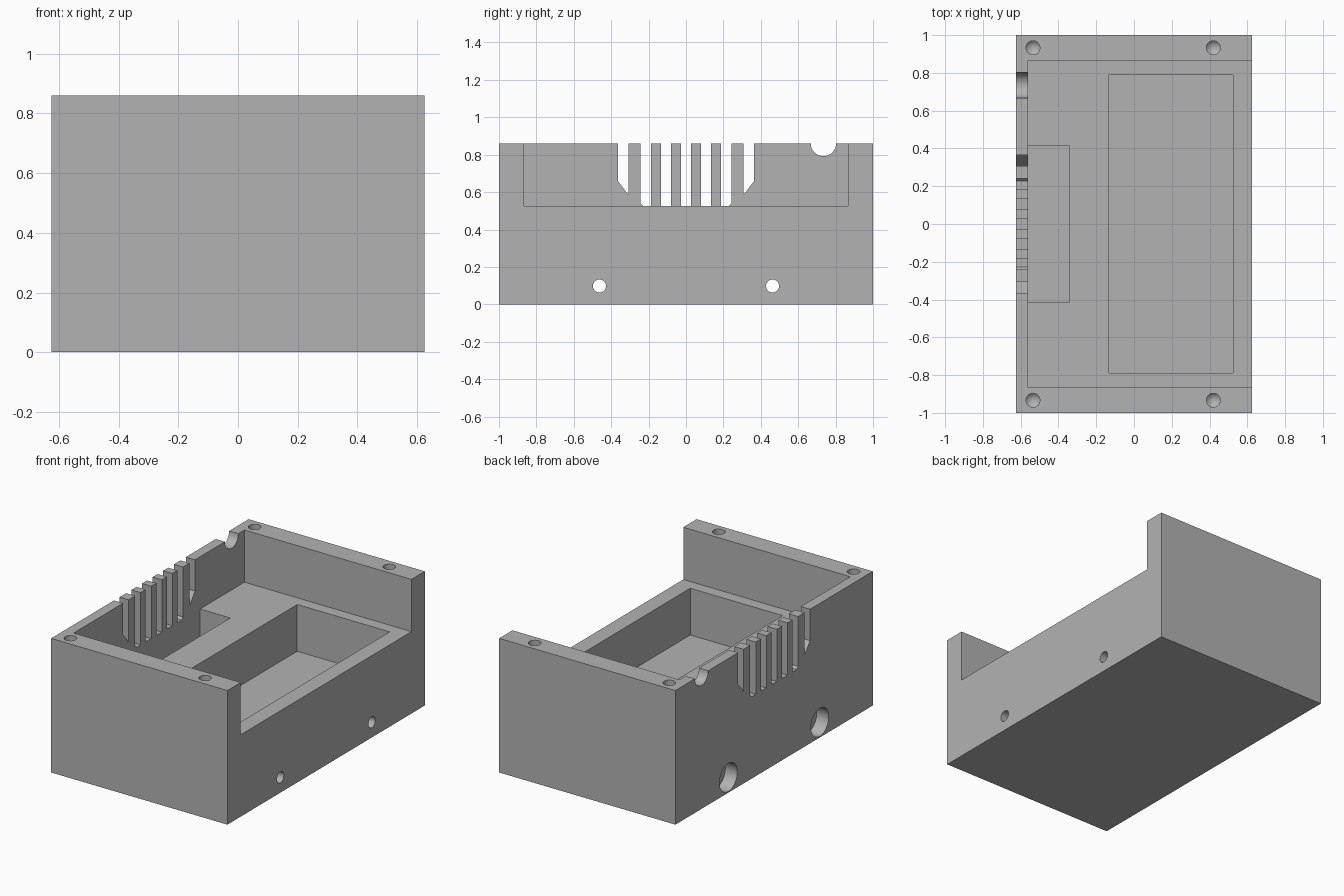
import bpy, bmesh, math
from mathutils import Matrix

cube = bpy.data.objects.get("Cube")
if cube:
    bpy.data.objects.remove(cube, do_unlink=True)

W, L, H = 0.625, 1.0, 0.86      # half width, half length, height
FLOOR, INNER = 0.525, -0.56     # tray level, inside face of the slotted wall

grey = bpy.data.materials.new("plain grey")
grey.use_nodes = True
grey.diffuse_color = (0.45, 0.45, 0.45, 1)
grey.node_tree.nodes["Principled BSDF"].inputs["Base Color"].default_value = (0.45, 0.45, 0.45, 1)


def make(name, bm):
    bmesh.ops.recalc_face_normals(bm, faces=bm.faces)
    mesh = bpy.data.meshes.new(name)
    bm.to_mesh(mesh)
    bm.free()
    mesh.materials.append(grey)
    ob = bpy.data.objects.new(name, mesh)
    bpy.context.collection.objects.link(ob)
    return ob


def box(name, x0, x1, y0, y1, z0, z1):
    bm = bmesh.new()
    bmesh.ops.create_cube(bm, size=1)
    bm.transform(Matrix.Translation(((x0 + x1) / 2, (y0 + y1) / 2, (z0 + z1) / 2))
                 @ Matrix.Diagonal((x1 - x0, y1 - y0, z1 - z0, 1)))
    return make(name, bm)


def prism_x(name, outline, x0, x1):
    """Extrude a (y, z) outline along x."""
    bm = bmesh.new()
    face = bm.faces.new([bm.verts.new((x0, y, z)) for y, z in outline])
    new = bmesh.ops.extrude_face_region(bm, geom=[face])["geom"]
    bmesh.ops.translate(bm, vec=(x1 - x0, 0, 0),
                        verts=[v for v in new if isinstance(v, bmesh.types.BMVert)])
    return make(name, bm)


def rod_x(name, y, z, r, x0, x1):
    ring = [math.tau * i / 32 for i in range(32)]
    return prism_x(name, [(y + r * math.cos(a), z + r * math.sin(a)) for a in ring], x0, x1)


def screw_hole(x, y):
    """Blind hole with a pointed end."""
    bm = bmesh.new()
    rings = []
    for r, z in ((0.037, H + 0.1), (0.037, H - 0.28)):
        rings.append([bm.verts.new((x + r * math.cos(math.tau * i / 24),
                                    y + r * math.sin(math.tau * i / 24), z)) for i in range(24)])
    tip = bm.verts.new((x, y, H - 0.32))
    top, low = rings
    bm.faces.new(top)
    for i in range(24):
        j = (i + 1) % 24
        bm.faces.new((top[i], top[j], low[j], low[i]))
        bm.faces.new((low[i], low[j], tip))
    return make("screw_hole_cutter", bm)


body = box("enclosure_body", -W, W, -L, L, 0, H)


def cut(cutter):
    cutter.hide_render = True
    mod = body.modifiers.new("cut", "BOOLEAN")
    mod.operation, mod.solver, mod.object = "DIFFERENCE", "EXACT", cutter
    bpy.context.view_layer.objects.active = body
    bpy.ops.object.modifier_apply(modifier=mod.name)
    bpy.data.objects.remove(cutter, do_unlink=True)


# Open tray and the two pockets in its floor
cut(box("tray_cutter", INNER, 1, -0.865, 0.865, FLOOR, 1))
cut(box("large_pocket_cutter", -0.133, 0.523, -0.79, 0.79, 0.225, 0.7))
cut(box("small_pocket_cutter", INNER, -0.345, -0.415, 0.415, 0.225, 0.7))

# Vent slots, with the lower ends following a rounded outline
lower_end = ((0.365, 0.66), (0.307, 0.585), (0.242, 0.54), (0.228, FLOOR), (0, FLOOR))


def end_height(y):
    y = abs(y)
    for (ya, za), (yb, zb) in zip(lower_end, lower_end[1:]):
        if yb <= y <= ya:
            return za + (zb - za) * (ya - y) / (ya - yb)
    return lower_end[0][1]


for centre in (-0.336, -0.214, -0.107, 0, 0.107, 0.214, 0.336):
    a, b = centre - 0.028, centre + 0.028
    ys = sorted([a, b] + [s * y for y, _ in lower_end[:-1] for s in (-1, 1) if a < s * y < b])
    cut(prism_x("slot_cutter", [(a, 1)] + [(y, end_height(y)) for y in ys] + [(b, 1)],
                -0.7, INNER + 0.02))

# Cable notch in the slotted wall
cut(rod_x("notch_cutter", 0.735, H, 0.068, -0.7, INNER + 0.02))

# Mounting holes running across, with wide recesses on the slotted side
for y in (-0.463, 0.463):
    cut(rod_x("bolt_hole_cutter", y, 0.098, 0.035, -1, 1))
    cut(rod_x("bolt_recess_cutter", y, 0.098, 0.09, -1, -W + 0.085))

# Screw holes in the end walls
for x in (-0.535, 0.42):
    for y in (-0.933, 0.933):
        cut(screw_hole(x, y))

bpy.ops.object.select_all(action="DESELECT")
body.select_set(True)
bpy.context.view_layer.objects.active = body
bpy.ops.object.shade_smooth_by_angle(angle=math.radians(25))
